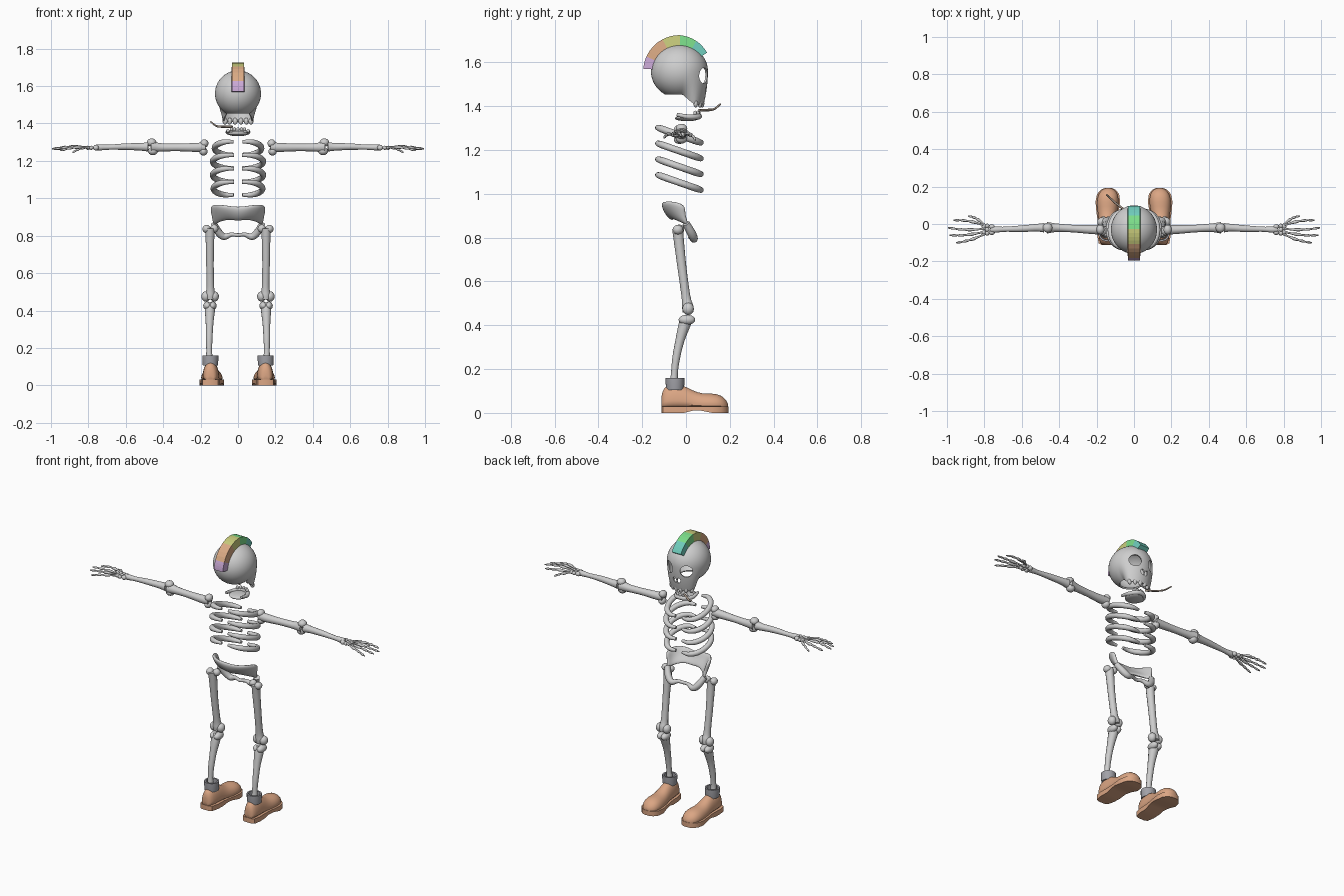
import bpy, bmesh
from math import sin, cos, pi, radians
from mathutils import Vector, Matrix

cube = bpy.data.objects.get("Cube")
if cube:
    bpy.data.objects.remove(cube)


def material(name, *rgb):
    m = bpy.data.materials.new(name)
    m.use_nodes = True
    m.diffuse_color = (*rgb, 1)
    m.node_tree.nodes["Principled BSDF"].inputs["Base Color"].default_value = (*rgb, 1)
    return m


BONE = material("bone grey", .62, .62, .62)
LEATHER = material("tan leather", .71, .38, .23)
SOCK = material("sock grey", .36, .36, .39)
STRAW = material("straw brown", .42, .34, .28)
CREST = [material("crest teal", .16, .6, .5), material("crest green", .2, .72, .25),
         material("crest yellow", .58, .6, .2), material("crest orange", .7, .4, .23),
         material("crest purple", .6, .4, .68)]


def finish(name, bm, mats, smooth=True, modifiers=()):
    """Turn a bmesh into an object, apply its modifiers and shade it."""
    bmesh.ops.remove_doubles(bm, verts=bm.verts, dist=1e-5)
    bmesh.ops.recalc_face_normals(bm, faces=bm.faces)
    me = bpy.data.meshes.new(name)
    bm.to_mesh(me)
    bm.free()
    ob = bpy.data.objects.new(name, me)
    bpy.context.collection.objects.link(ob)
    for m in mats:
        me.materials.append(m)
    bpy.ops.object.select_all(action='DESELECT')
    ob.select_set(True)
    bpy.context.view_layer.objects.active = ob
    for kind, props in modifiers:
        mod = ob.modifiers.new(kind.title(), kind)
        for key, value in props.items():
            setattr(mod, key, value)
        bpy.ops.object.modifier_apply(modifier=mod.name)
    if smooth:
        bpy.ops.object.shade_smooth_by_angle(angle=radians(45))
    return ob


def loft(bm, rings, closed=True, caps=True):
    rows = [[bm.verts.new(p) for p in r] for r in rings]
    n = len(rows[0])
    faces = []
    for a, b in zip(rows, rows[1:]):
        for i in range(n if closed else n - 1):
            j = (i + 1) % n
            faces.append(bm.faces.new((a[i], a[j], b[j], b[i])))
    if caps:
        faces += [bm.faces.new(rows[0]), bm.faces.new(rows[-1])]
    return faces


def tube(bm, pts, radii, steps=5, sides=12):
    """Round tube with changing radius along a smooth path."""
    k = [Vector((*p, r)) for p, r in zip(pts, radii)]
    k = [2 * k[0] - k[1]] + k + [2 * k[-1] - k[-2]]
    path = []
    for a, b, c, d in zip(k, k[1:], k[2:], k[3:]):
        for i in range(steps):
            t = i / steps
            path.append(b + (c - a) * (t / 2) + (2 * a - 5 * b + 4 * c - d) * (t * t / 2)
                        + (3 * b - a - 3 * c + d) * (t ** 3 / 2))
    path.append(k[-2])
    centre = [p.to_3d() for p in path]
    rings, n = [], None
    for i, c in enumerate(centre):
        t = (centre[min(i + 1, len(path) - 1)] - centre[max(i - 1, 0)]).normalized()
        n = t.orthogonal() if n is None else n - t * n.dot(t)
        n.normalize()
        u = t.cross(n)
        rings.append([c + (n * cos(2 * pi * j / sides) + u * sin(2 * pi * j / sides)) * path[i].w
                      for j in range(sides)])
    loft(bm, rings)


def ball(bm, loc, *r):
    r = r if len(r) == 3 else r * 3
    bmesh.ops.create_uvsphere(bm, u_segments=16, v_segments=10, radius=1,
                              matrix=Matrix.Translation(loc) @ Matrix.Diagonal((*r, 1)))


# Skull: hollow shell, open below, with the face drawn down into the upper jaw
bm = bmesh.new()
rings = []
for i in range(31):
    phi = radians(-60 + 5 * i)
    ring = []
    for j in range(48):
        a = 2 * pi * j / 48
        w = min(1, max(0, (cos(a) - .2) / .5))
        w = w * w * (3 - 2 * w) if phi < 0 else 0
        rad = cos(phi) * (1 - w) + w * (1 - .2 * sin(phi) ** 2)
        ring.append((.123 * rad * sin(a), -.03 + .13 * rad * cos(a),
                     1.56 + .123 * sin(phi) * (1 + .42 * w)))
    rings.append(ring)
loft(bm, rings, caps=False)
cut = bmesh.new()
for s in (-1, 1):
    bmesh.ops.create_cone(cut, cap_ends=True, segments=24, radius1=.036, radius2=.036, depth=.12,
                          matrix=Matrix.Translation((s * .058, .08, 1.54))
                          @ Matrix.Rotation(radians(-25 * s), 4, 'Z') @ Matrix.Rotation(pi / 2, 4, 'X'))
    bmesh.ops.create_cone(cut, cap_ends=True, segments=12, radius1=.011, radius2=.011, depth=.08,
                          matrix=Matrix.Translation((s * .013, .1, 1.475))
                          @ Matrix.Rotation(radians(20 * s), 4, 'Y') @ Matrix.Diagonal((1, 1, 1.6, 1))
                          @ Matrix.Rotation(pi / 2, 4, 'X'))
cutter = finish("socket_cutter", cut, [BONE])
cutter.hide_render = True
finish("skull", bm, [BONE], modifiers=[
    ('SOLIDIFY', dict(thickness=.009, offset=-1)),
    ('BOOLEAN', dict(operation='DIFFERENCE', object=cutter))])
bpy.data.objects.remove(cutter)

# Upper teeth and lower jaw
bm = bmesh.new()
for i in range(6):
    a = radians(-45 + 18 * i)
    ball(bm, (.098 * sin(a), -.03 + .105 * cos(a), 1.412), .013, .01, .018)
finish("upper_teeth", bm, [BONE])
bm = bmesh.new()
tube(bm, [(-.054, -.042, 1.362), (-.054, .01, 1.352), (-.03, .05, 1.352), (0, .06, 1.354),
          (.03, .05, 1.352), (.054, .01, 1.352), (.054, -.042, 1.362)],
     [.008, .011, .013, .013, .013, .011, .008])
ball(bm, (0, .005, 1.345), .056, .056, .013)
for i in range(5):
    a = radians(-50 + 25 * i)
    ball(bm, (.045 * sin(a), .012 + .046 * cos(a), 1.368), .009, .008, .012)
finish("lower_jaw", bm, [BONE])

# Straw held in the mouth
bm = bmesh.new()
tube(bm, [(-.03, .06, 1.382), (-.09, .105, 1.383), (-.118, .13, 1.388), (-.147, .157, 1.41)],
     [.006, .006, .005, .004], sides=8)
finish("mouth_straw", bm, [STRAW])

# Crest in five coloured bands
bm = bmesh.new()
for k, (a0, a1) in enumerate([(34, 61), (61, 89), (89, 118), (118, 156), (156, 176)]):
    rings = []
    for i in range(5):
        deg = a0 + (a1 - a0) * i / 4
        a = radians(deg)
        out = .152 + .013 * min(1, (deg - 34) / 56)
        rings.append([(x, -.03 + r * cos(a), 1.56 + r * sin(a))
                      for x, r in ((-.036, .118), (-.031, out), (.031, out), (.036, .118))])
    for f in loft(bm, rings):
        f.material_index = k
finish("crest", bm, CREST, smooth=False)

# Pelvis: curved blade with a wavy arch under it
bm = bmesh.new()
top = [(0, -.095, .953), (.06, -.112, .962), (.115, -.09, .968), (.142, -.04, .965), (.143, .0, .945)]
low = [(0, -.06, .878), (.05, -.055, .888), (.092, -.03, .875), (.118, -.005, .862), (.128, .015, .855)]
mirrored = lambda row: [(-x, y, z) for x, y, z in row[:0:-1]] + row
middle = [tuple((Vector(a) + Vector(b)) / 2 + Vector((-.004, -.012, 0))) if a[0]
          else (0, -.09, .915) for a, b in zip(top, low)]
loft(bm, [mirrored(r) for r in (top, middle, low)], closed=False, caps=False)
finish("pelvis_blade", bm, [BONE], modifiers=[
    ('SOLIDIFY', dict(thickness=.022, offset=0)), ('SUBSURF', dict(levels=2))])
bm = bmesh.new()
half = [(0, .02, .803), (.035, .028, .806), (.075, .036, .795), (.105, .025, .82), (.13, .0, .865)]
tube(bm, mirrored(half), [.017, .02, .018, .011, .01, .011, .018, .02, .017])
finish("pelvis_arch", bm, [BONE])


def shoe_rings(s, grow, sole):
    rings = []
    for y, hw, h in [(-.113, .018, .07), (-.104, .036, .122), (-.06, .045, .13), (-.01, .045, .126),
                     (.03, .048, .103), (.07, .055, .087), (.12, .061, .09), (.16, .054, .082),
                     (.183, .035, .06), (.193, .012, .04)]:
        cx = .148 - .035 * (y + .11)
        hw += grow
        if sole:
            arch = .01 if -.01 < y < .08 else 0
            sec = [(-hw, arch), (hw, arch), (hw, .03), (-hw, .03)]
        else:
            sec = [(hw * cos(pi * i / 14), .02 + (h - .02) * sin(pi * i / 14) ** .7) for i in range(15)]
        rings.append([(s * (cx + x), y, z) for x, z in sec])
    return rings


for s, side in ((1, "left"), (-1, "right")):
    def at(*pts):
        return [(s * x, y, z) for x, y, z in pts]

    # Ribs
    for i in range(4):
        bm = bmesh.new()
        mid = 1.268 - .072 * i
        wide = (.08, .09, .09, .086)[i]
        angles = [radians(-105 + 210 * j / 8) for j in range(9)]
        tube(bm, at(*[(.045 + wide * cos(a), -.03 + .1 * sin(a), mid - .035 * sin(a)) for a in angles]),
             [.009, .013] + [.016] * 5 + [.013, .009], steps=3)
        finish(f"rib_{i + 1}_{side}", bm, [BONE])

    # Upper arm, with knobs at both ends
    bm = bmesh.new()
    tube(bm, at((.175, -.03, 1.275), (.22, -.03, 1.272), (.32, -.025, 1.272), (.41, -.02, 1.272),
                (.465, -.02, 1.275)), [.026, .025, .021, .023, .032])
    for p in at((.18, -.03, 1.293), (.185, -.03, 1.25)):
        ball(bm, p, .022, .026, .022)
    for p in at((.462, -.02, 1.298), (.455, -.02, 1.252)):
        ball(bm, p, .026, .026, .022)
    finish(f"upper_arm_{side}", bm, [BONE])

    # Forearm
    bm = bmesh.new()
    tube(bm, at((.48, -.02, 1.275), (.52, -.02, 1.275), (.6, -.025, 1.276), (.69, -.028, 1.273),
                (.74, -.03, 1.272), (.765, -.03, 1.27)), [.026, .021, .018, .014, .017, .015])
    for y in (-.045, -.015):
        ball(bm, (s * .76, y, 1.27), .016, .014, .014)
    finish(f"forearm_{side}", bm, [BONE])

    # Hand: wrist bones and five knuckled fingers
    bm = bmesh.new()
    for x, y in ((.785, -.05), (.785, -.03), (.785, -.01), (.803, -.045), (.803, -.015)):
        ball(bm, (s * x, y, 1.27), .012, .012, .011)
    for y0, tx, ty, tz in ((-.008, .885, .043, 1.245), (-.01, .965, .02, 1.262), (-.025, .995, -.02, 1.264),
                           (-.04, .985, -.06, 1.262), (-.052, .95, -.1, 1.255)):
        a, b = Vector((.795, y0, 1.272)), Vector((tx, ty, tz))
        pts = [a.lerp(b, t) + Vector((0, (.01 if y0 > -.02 else -.008) * sin(pi * t), .008 * sin(pi * t)))
               for t in (0, .2, .42, .55, .68, .78, .88, 1)]
        tube(bm, at(*pts), [.007, .005, .009, .005, .0075, .0045, .0065, .003], steps=3, sides=8)
    finish(f"hand_{side}", bm, [BONE])

    # Thigh bone
    bm = bmesh.new()
    tube(bm, at((.152, -.038, .84), (.15, -.033, .79), (.15, -.018, .66), (.148, 0, .53),
                (.148, .008, .485), (.148, .01, .46)), [.026, .024, .021, .021, .027, .026])
    ball(bm, at((.168, -.037, .836))[0], .022, .024, .022)
    ball(bm, at((.127, -.03, .838))[0], .022)
    for x in (.126, .172):
        ball(bm, (s * x, .01, .475), .024, .026, .028)
    finish(f"thigh_{side}", bm, [BONE])

    # Shin bone
    bm = bmesh.new()
    tube(bm, at((.15, .006, .435), (.15, -.006, .405), (.152, -.028, .33), (.154, -.045, .25),
                (.154, -.053, .18), (.153, -.055, .125)), [.026, .028, .021, .018, .016, .021])
    for x in (.136, .164):
        ball(bm, (s * x, .004, .425), .022, .038, .023)
    finish(f"shin_{side}", bm, [BONE])

    # Sock cuff and shoe
    bm = bmesh.new()
    loft(bm, [[(s * .148 + r * cos(a), -.05 + r * sin(a), z) for a in [2 * pi * i / 24 for i in range(24)]]
              for r, z in ((.04, .105), (.043, .135), (.043, .16))], caps=False)
    finish(f"sock_{side}", bm, [SOCK], modifiers=[('SOLIDIFY', dict(thickness=.01, offset=-1))])
    bm = bmesh.new()
    loft(bm, shoe_rings(s, 0, False))
    finish(f"shoe_{side}", bm, [LEATHER], modifiers=[('SUBSURF', dict(levels=1))])
    bm = bmesh.new()
    loft(bm, shoe_rings(s, .005, True))
    finish(f"shoe_sole_{side}", bm, [LEATHER])
